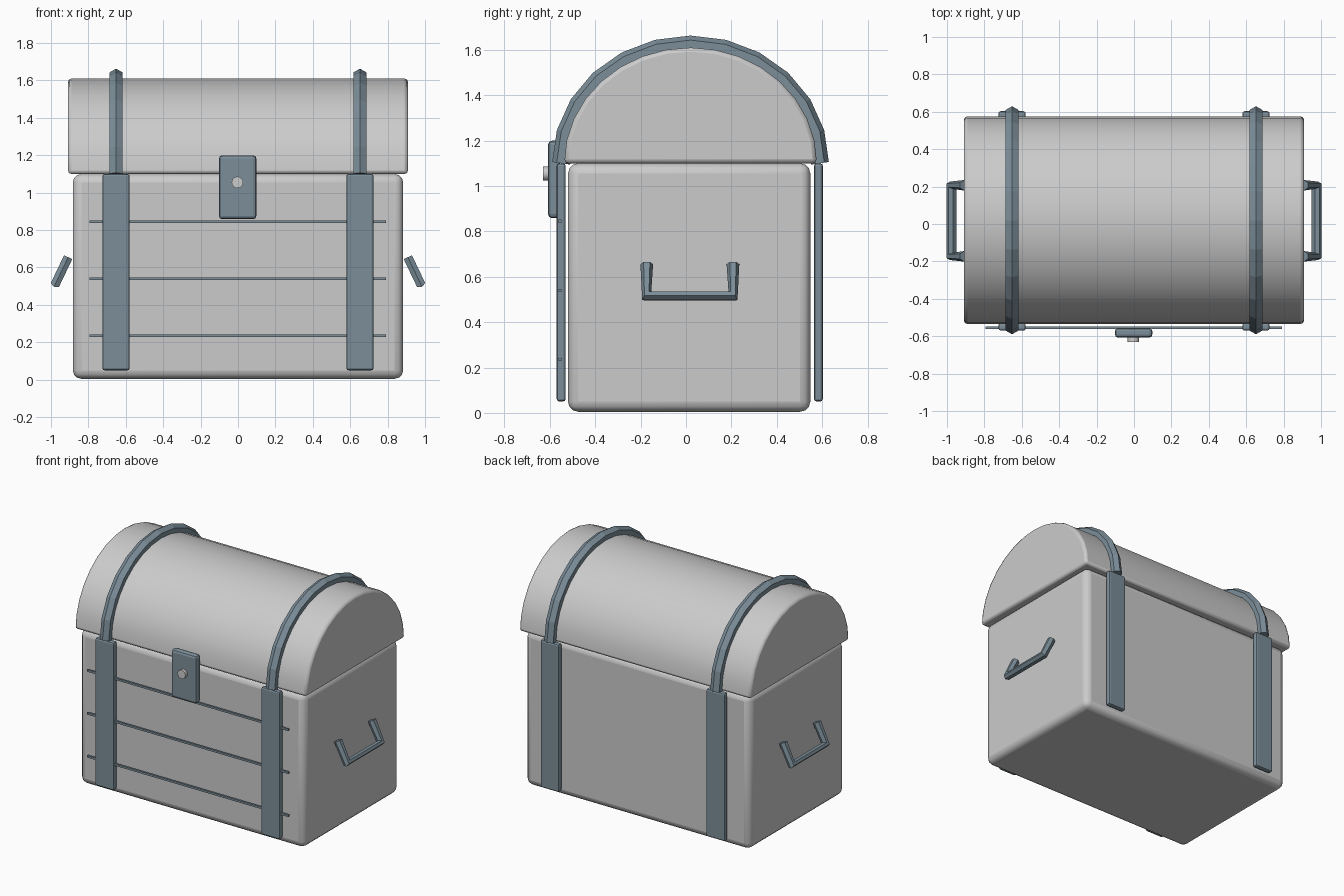
import bpy, bmesh
from math import sin, cos, pi, radians
from mathutils import Vector

if "Cube" in bpy.data.objects:
    bpy.data.objects.remove(bpy.data.objects["Cube"])

iron = bpy.data.materials.new("iron")
iron.diffuse_color = (0.20, 0.27, 0.32, 1)
iron.use_nodes = True
iron.node_tree.nodes["Principled BSDF"].inputs["Base Color"].default_value = iron.diffuse_color
YC = 0.02  # depth centre of the lid and bands


def finish(name, bm, mat=None, bevel=0, segs=2, smooth=None):
    bmesh.ops.recalc_face_normals(bm, faces=bm.faces)
    me = bpy.data.meshes.new(name)
    bm.to_mesh(me)
    bm.free()
    ob = bpy.data.objects.new(name, me)
    bpy.context.collection.objects.link(ob)
    if mat:
        me.materials.append(mat)
    if bevel:
        m = ob.modifiers.new("bevel", 'BEVEL')
        m.width, m.segments = bevel, segs
        m.limit_method, m.angle_limit = 'ANGLE', radians(40)
    if smooth:
        bpy.context.view_layer.objects.active = ob
        ob.select_set(True)
        bpy.ops.object.shade_smooth_by_angle(angle=radians(smooth))
        ob.select_set(False)
    return ob


def box(name, lo, hi, **kw):
    bm = bmesh.new()
    bmesh.ops.create_cube(bm, size=1)
    for v in bm.verts:
        v.co = [(a + b) / 2 + c * (b - a) for a, b, c in zip(lo, hi, v.co)]
    return finish(name, bm, **kw)


def tube(name, path, side, r, sides=6):
    """Sweep a polygon along a planar path; corners are left unmitred."""
    pts = [Vector(p) for p in path]
    side = Vector(side).normalized()
    bm = bmesh.new()
    rings = []
    for i, p in enumerate(pts):
        t = Vector()
        if i:
            t += (p - pts[i - 1]).normalized()
        if i < len(pts) - 1:
            t += (pts[i + 1] - p).normalized()
        n = t.normalized().cross(side)
        rings.append([bm.verts.new(p + r * (cos(2 * pi * k / sides) * n + sin(2 * pi * k / sides) * side))
                      for k in range(sides)])
    for a, b in zip(rings, rings[1:]):
        for k in range(sides):
            j = (k + 1) % sides
            bm.faces.new((a[k], a[j], b[j], b[k]))
    bm.faces.new(rings[0])
    bm.faces.new(rings[-1])
    return finish(name, bm, mat=iron)


def arch(x, a, b, n):
    return [(x, YC + a * cos(pi * i / n), 1.10 + b * sin(pi * i / n)) for i in range(n + 1)]


# Chest body
box("chest_body", (-0.883, -0.52, 0.005), (0.883, 0.548, 1.10), bevel=0.045, segs=3, smooth=30)

# Domed lid
bm = bmesh.new()
face = bm.faces.new([bm.verts.new(p) for p in arch(-0.909, 0.557, 0.51, 16)])
ext = bmesh.ops.extrude_face_region(bm, geom=[face])
bmesh.ops.translate(bm, vec=(1.818, 0, 0), verts=[g for g in ext["geom"] if isinstance(g, bmesh.types.BMVert)])
if face.is_valid is False or not any(len(f.verts) == 17 and f.calc_center_median().x < 0 for f in bm.faces):
    bmesh.ops.holes_fill(bm, edges=bm.edges)
finish("lid", bm, bevel=0.018, segs=2, smooth=30)

# Straps, lid bands and handles on both sides
for s, tag in ((-1, "left"), (1, "right")):
    x = 0.652 * s
    box("front_strap_" + tag, (x - 0.073, -0.57, 0.05), (x + 0.073, -0.53, 1.10), mat=iron, bevel=0.012)
    box("back_strap_" + tag, (x - 0.073, 0.564, 0.05), (x + 0.073, 0.603, 1.10), mat=iron, bevel=0.012)
    tube("lid_band_" + tag, arch(x, 0.57, 0.523, 12), (1, 0, 0), 0.04)
    tube("handle_" + tag,
         [(0.908 * s, -0.173, 0.655), (0.975 * s, -0.173, 0.515),
          (0.975 * s, 0.207, 0.515), (0.908 * s, 0.207, 0.655)],
         (0.14 * s, 0, 0.067), 0.028)

# Plank seams on the front
for i, z in enumerate((0.235, 0.54, 0.845)):
    box(f"plank_seam_{i + 1}", (-0.795, -0.562, z - 0.007), (0.79, -0.548, z + 0.007), mat=iron)

# Lock plate and its stud
box("lock_plate", (-0.102, -0.608, 0.858), (0.098, -0.555, 1.20), mat=iron, bevel=0.018)
bm = bmesh.new()
bmesh.ops.create_cone(bm, cap_ends=True, segments=16, radius1=0.031, radius2=0.031, depth=0.03)
for v in bm.verts:
    v.co = (v.co.x - 0.003, v.co.z - 0.615, v.co.y + 1.055)
finish("lock_stud", bm, smooth=30)
